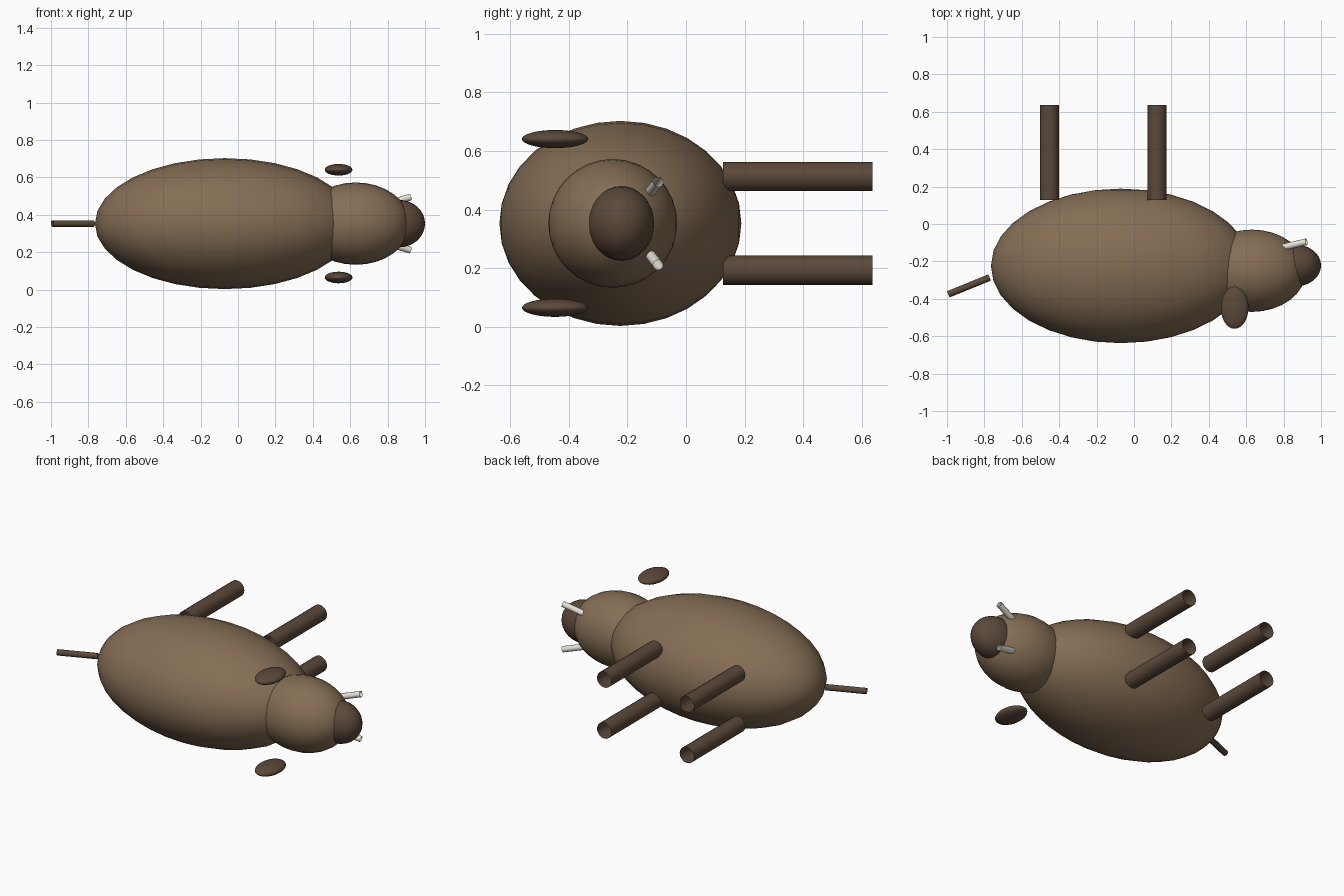
import bpy
from math import pi
from mathutils import Vector

if "Cube" in bpy.data.objects:
    bpy.data.objects.remove(bpy.data.objects["Cube"])

ZC = 0.353  # mirror plane height: the animal lies on its side


def mat(name, col):
    m = bpy.data.materials.new(name)
    m.diffuse_color = (*col, 1)
    m.use_nodes = True
    m.node_tree.nodes["Principled BSDF"].inputs["Base Color"].default_value = m.diffuse_color
    return m


HIDE = mat("hide", (0.235, 0.155, 0.09))
DARK = mat("dark_hide", (0.105, 0.066, 0.043))
IVORY = mat("ivory", (0.80, 0.77, 0.68))


def finish(ob, name, m):
    ob.name = name
    ob.data.materials.append(m)
    bpy.ops.object.shade_smooth_by_angle()


def ball(name, c, r, m, seg=32, rings=16):
    # poles lie along y, the animal's own up axis
    bpy.ops.mesh.primitive_uv_sphere_add(segments=seg, ring_count=rings, radius=1,
                                         location=c, rotation=(pi / 2, 0, 0))
    ob = bpy.context.object
    ob.scale = (r[0], r[2], r[1])
    finish(ob, name, m)


def rod(name, a, b, r, m, sides=16):
    # open-ended tube between two points
    a, b = Vector(a), Vector(b)
    d = b - a
    bpy.ops.mesh.primitive_cylinder_add(vertices=sides, radius=r, depth=d.length,
                                        end_fill_type='NOTHING', location=(a + b) / 2,
                                        rotation=d.to_track_quat('Z', 'Y').to_euler())
    finish(bpy.context.object, name, m)


# Body, head and snout
ball("body", (-0.07, -0.224, ZC), (0.695, 0.413, 0.35), HIDE)
ball("head", (0.63, -0.25, ZC), (0.29, 0.22, 0.22), HIDE)
ball("snout", (0.86, -0.222, ZC), (0.14, 0.113, 0.127), DARK)

# Paired ears, tusks and legs
for s, side in ((1, "left"), (-1, "right")):
    ball("ear_" + side, (0.538, -0.447, ZC + s * 0.288), (0.074, 0.113, 0.031), DARK)
    rod("tusk_" + side, (0.79, -0.126, ZC + s * 0.102),
        (0.922, -0.095, ZC + s * 0.142), 0.018, IVORY)
    for x, end in ((0.123, "front"), (-0.452, "rear")):
        rod(f"{end}_leg_{side}", (x, 0.127, ZC + s * 0.16),
            (x, 0.637, ZC + s * 0.16), 0.05, DARK)

# Tail
rod("tail", (-0.772, -0.286, ZC), (-0.993, -0.376, ZC), 0.018, DARK)
